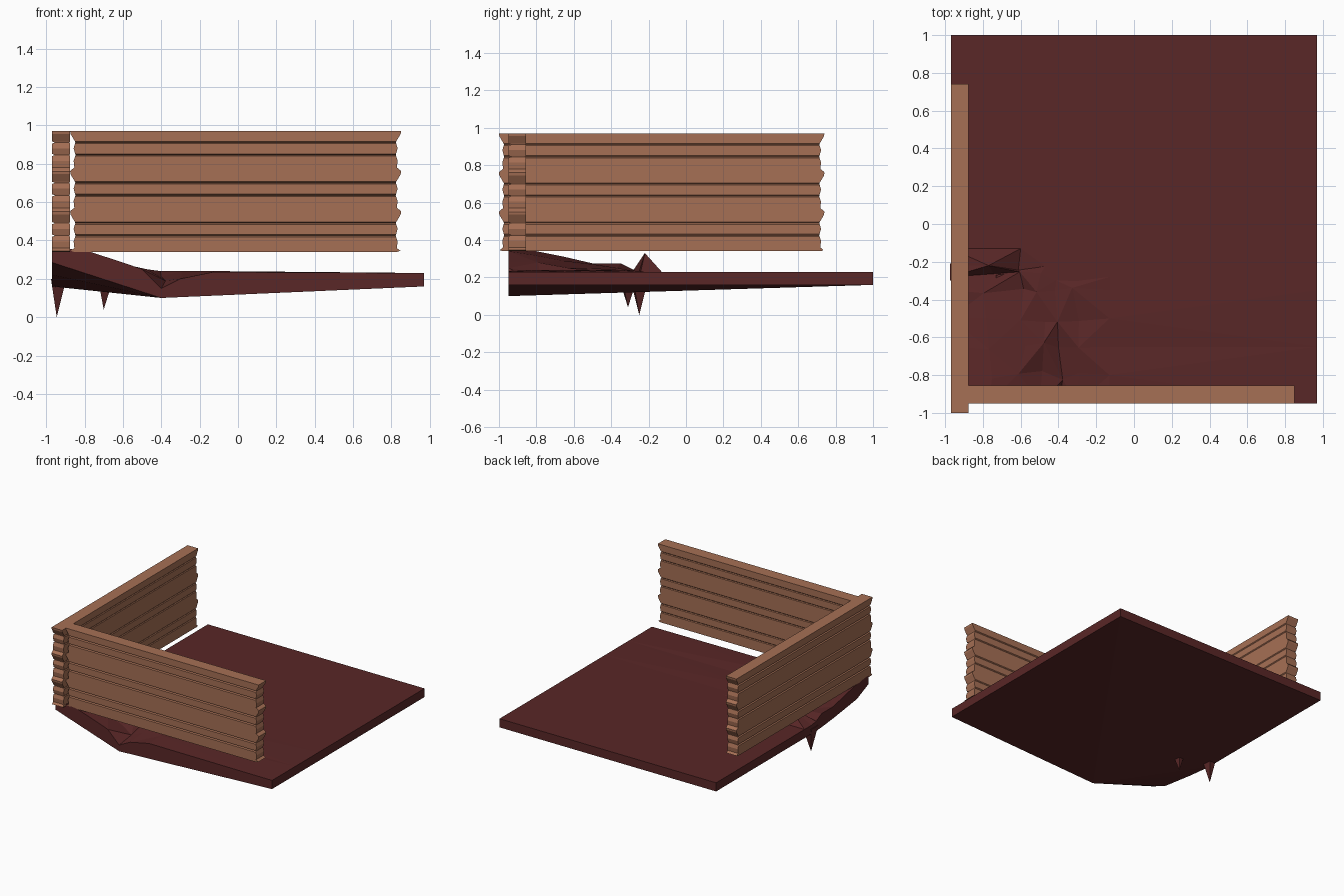
import bpy, bmesh, random
from mathutils import Vector

if "Cube" in bpy.data.objects:
    bpy.data.objects.remove(bpy.data.objects["Cube"])

random.seed(4)


def material(name, rgb):
    m = bpy.data.materials.new(name)
    m.diffuse_color = (*rgb, 1)
    m.use_nodes = True
    m.node_tree.nodes["Principled BSDF"].inputs["Base Color"].default_value = m.diffuse_color
    return m


WOOD = material("wood", (0.38, 0.16, 0.09))
SOIL = material("dark_red_soil", (0.10, 0.02, 0.02))


def finish(bm, name, mat):
    bmesh.ops.recalc_face_normals(bm, faces=bm.faces)
    me = bpy.data.meshes.new(name)
    bm.to_mesh(me)
    bm.free()
    me.materials.append(mat)
    ob = bpy.data.objects.new(name, me)
    bpy.context.collection.objects.link(ob)
    return ob


# One log: (distance below its top, groove depth, end inset)
LOG = [(0, 0, 0), (.015, 0, .002), (.054, 0, .025), (.060, .016, .027),
       (.066, 0, .025), (.09, 0, .018), (.119, 0, .026), (.125, .016, .028),
       (.131, 0, .026), (.155, 0, .018), (.19, 0, .022), (.204, 0, .004)]


def log_wall(name, start, end, outer, inner, along_y=False):
    """Stack of three logs, swept downward as rings of four corners."""
    rows = [(.97 - .21 * k - d, g, e) for k in range(3) for d, g, e in LOG]
    rows.append((.34, 0, .02))
    bm = bmesh.new()
    rings = []
    for z, g, e in rows:
        pts = [(start + e, outer + g), (end - e, outer + g),
               (end - e, inner - g * .3), (start + e, inner - g * .3)]
        rings.append([bm.verts.new((b, a, z) if along_y else (a, b, z))
                      for a, b in pts])
    for r, s in zip(rings, rings[1:]):
        for i in range(4):
            j = (i + 1) % 4
            bm.faces.new((r[i], r[j], s[j], s[i]))
    bm.faces.new(rings[0])
    bm.faces.new(rings[-1])
    return finish(bm, name, WOOD)


log_wall("front_log_wall", -.875, .85, -.95, -.855)
log_wall("left_log_wall", -1.0, .74, -.97, -.875, along_y=True)

# Ground slab: flat top with a crumpled front left corner
XS = [-.97, -.77, -.6, -.5, -.4, -.3, -.13, .97]
YS = [-.95, -.8, -.65, -.5, -.35, -.28, -.22, -.13, 1.0]
TOP = [(.37, .34, .285, .25, .15, .20, .235, .23),
       (.34, .32, .28, .22, .19, .22, .24, .23),
       (.31, .29, .26, .25, .21, .24, .23, .23),
       (.275, .27, .25, .23, .24, .22, .235, .23),
       (.275, .25, .21, .24, .23, .24, .23, .23),
       (.24, .17, .23, .235, .23, .23, .23, .23),
       (.23, .33, .22, .23, .23, .23, .23, .23)] + [(.23,) * 8] * 2
FRONT_LOW = [.285, .285, .23, .21, .10, .14, .163, .16]
LEFT_LOW = [.285, .22, .20, .18, .165, .16, .16, .16, .16]

bm = bmesh.new()
nx, ny = len(XS), len(YS)
grid = []
for j, y in enumerate(YS):
    row = []
    for i, x in enumerate(XS):
        inside = 0 < i < nx - 2 and 0 < j < ny - 2
        w = .03 if inside and (i, j) != (1, 6) else 0
        row.append(bm.verts.new((x + random.uniform(-w, w),
                                 y + random.uniform(-w, w), TOP[j][i])))
    grid.append(row)
for j in range(ny - 1):
    for i in range(nx - 1):
        a, b, c, d = grid[j][i], grid[j][i + 1], grid[j + 1][i + 1], grid[j + 1][i]
        if (i + j) % 2:
            bm.faces.new((a, b, c)), bm.faces.new((a, c, d))
        else:
            bm.faces.new((a, b, d)), bm.faces.new((b, c, d))

# Slab sides and fanned underside
ring = ([(i, 0) for i in range(nx)] + [(nx - 1, j) for j in range(1, ny)]
        + [(i, ny - 1) for i in range(nx - 2, -1, -1)]
        + [(0, j) for j in range(ny - 2, 0, -1)])
low = []
for i, j in ring:
    z = FRONT_LOW[i] if j == 0 else LEFT_LOW[j] if i == 0 else .16
    low.append(bm.verts.new((XS[i], YS[j], z)))
n = len(ring)
for k in range(n):
    (i, j), (p, q) = ring[k], ring[(k + 1) % n]
    bm.faces.new((low[k], low[(k + 1) % n], grid[q][p], grid[j][i]))
hub = 4
for k in range(n):
    m = (k + 1) % n
    if hub not in (k, m):
        bm.faces.new((low[hub], low[k], low[m]))
finish(bm, "ground_slab", SOIL)


# Ragged spikes poking out below the slab
def spike(name, x, y, tip, r):
    b = bmesh.new()
    base = [b.verts.new(p) for p in ((x - r * .6, y - r, .2), (x + r, y - r * .7, .2),
                                     (x + r * .8, y + r, .2), (x - r * .6, y + r * .8, .2))]
    point = b.verts.new(Vector((x, y, tip)))
    b.faces.new(base)
    for k in range(4):
        b.faces.new((base[k], base[(k + 1) % 4], point))
    finish(b, name, SOIL)


spike("left_spike", -.945, -.25, 0.0, .05)
spike("inner_spike", -.70, -.31, .04, .05)
